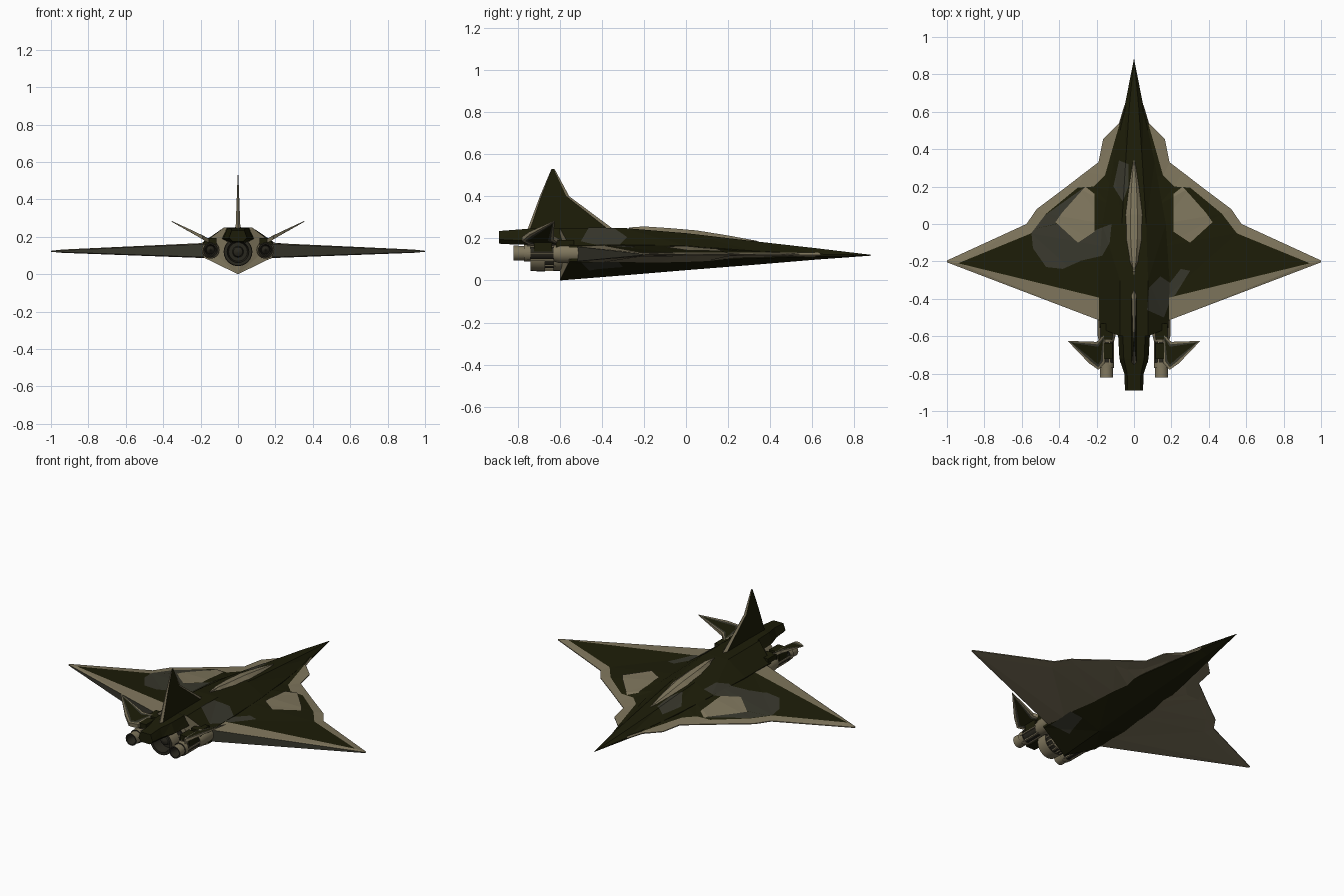
import bpy
import bmesh
from math import cos, sin, pi

cube = bpy.data.objects.get("Cube")
if cube:
    bpy.data.objects.remove(cube, do_unlink=True)


def make_material(name, red, green, blue):
    material = bpy.data.materials.new(name)
    material.use_nodes = True
    colour = (red, green, blue, 1)
    material.diffuse_color = colour
    shader = next(n for n in material.node_tree.nodes if n.type == 'BSDF_PRINCIPLED')
    shader.inputs["Base Color"].default_value = colour
    shader.inputs["Roughness"].default_value = 0.8
    return material


MATERIALS = [
    make_material("dark olive", .012, .012, .0025),
    make_material("tan", .215, .183, .11),
    make_material("camouflage grey", .04, .039, .026),
    make_material("engine metal", .022, .02, .013),
]
OLIVE, TAN, GREY, METAL = range(len(MATERIALS))


def finish(name, bm, smooth=False, fix_normals=True):
    """Turn a bmesh into a named object carrying the palette."""
    if fix_normals:
        bmesh.ops.recalc_face_normals(bm, faces=bm.faces)
    mesh = bpy.data.meshes.new(name)
    bm.to_mesh(mesh)
    bm.free()
    for material in MATERIALS:
        mesh.materials.append(material)
    obj = bpy.data.objects.new(name, mesh)
    bpy.context.collection.objects.link(obj)
    if smooth:
        bpy.ops.object.select_all(action='DESELECT')
        obj.select_set(True)
        bpy.context.view_layer.objects.active = obj
        bpy.ops.object.shade_smooth_by_angle()
    return obj


def loft(name, rings, paint, caps=(OLIVE, OLIVE), smooth=False):
    """Skin a row of rings; paint(band, side) picks each face's colour."""
    bm = bmesh.new()
    rows = [[bm.verts.new(p) for p in ring] for ring in rings]
    count = len(rows[0])
    for band, (a, b) in enumerate(zip(rows, rows[1:])):
        for side in range(count):
            after = (side + 1) % count
            face = bm.faces.new((a[side], a[after], b[after], b[side]))
            face.material_index = paint(band, side)
    for row, colour in zip((rows[0], rows[-1]), caps):
        bm.faces.new(row).material_index = colour
    if not smooth:
        bmesh.ops.triangulate(bm, faces=bm.faces)
    return finish(name, bm, smooth)


def lathe(name, x, z, profile, colours, segments=24):
    """Turned part whose axis runs along y."""
    rings = [[(x + r * cos(2 * pi * i / segments), y, z + r * sin(2 * pi * i / segments))
              for i in range(segments)] for y, r in profile]
    loft(name, rings, lambda band, side: colours[band], (METAL, METAL), smooth=True)


def boxes(name, centres, size, colour):
    """Equal boxes at the given centres, joined as one part."""
    bm = bmesh.new()
    for centre in centres:
        new = bmesh.ops.create_cube(bm, size=1)["verts"]
        bmesh.ops.scale(bm, verts=new, vec=size)
        bmesh.ops.translate(bm, verts=new, vec=centre)
    for face in bm.faces:
        face.material_index = colour
    finish(name, bm)


def rods(name, x, z, radius, front, back, count, thick):
    """Ring of square rods laid along an engine."""
    angles = [2 * pi * i / count for i in range(count)]
    boxes(name, [(x + radius * cos(a), (front + back) / 2, z + radius * sin(a)) for a in angles],
          (thick, front - back, thick), TAN)


def patch(name, base, outline, colour, lift, up=1):
    """Thin painted plate draped over the olive faces of a base part."""
    bm = bmesh.new()
    bm.from_mesh(base.data)
    bm.normal_update()
    drop = [f for f in bm.faces if f.normal.z * up < .1 or f.material_index != OLIVE]
    bmesh.ops.delete(bm, geom=drop, context='FACES')
    for a, b in zip(outline, outline[1:] + outline[:1]):
        bmesh.ops.bisect_plane(bm, geom=bm.verts[:] + bm.edges[:] + bm.faces[:],
                               plane_co=(*a, 0), plane_no=(b[1] - a[1], a[0] - b[0], 0),
                               clear_outer=True)
    if not bm.faces:
        bm.free()
        return
    bmesh.ops.translate(bm, verts=bm.verts, vec=(0, 0, lift * up))
    for face in bm.faces:
        face.material_index = colour
    finish(name, bm, fix_normals=False)


# Fuselage: y, chine width, chine low, chine high, shoulder width, top, keel
stations = [
    (.88, .001, .119, .121, .0005, .122, .118),
    (.63, .05, .115, .125, .025, .152, .10),
    (.33, .11, .105, .14, .045, .186, .075),
    (0, .17, .095, .165, .065, .225, .049),
    (-.3, .19, .09, .17, .075, .25, .024),
    (-.6, .185, .09, .165, .075, .25, 0),
]


def hull_ring(y, w, low, high, s, top, keel):
    """Hull section; the chines of the last one stop short of the keel."""
    chine = max(y, -.555)
    return [(0, y, keel), (w, chine, low), (w, chine, high), (s, y, top),
            (-s, y, top), (-w, chine, high), (-w, chine, low)]


fuselage = loft("fuselage", [hull_ring(*s) for s in stations],
                lambda band, side: OLIVE, (OLIVE, TAN))

# Wings: rows of outer edge, trim line and root points
wing_rows = [
    ((.05, .64), (.048, .63), (.03, .61), .128),
    ((.08, .54), (.078, .53), (.04, .52), .13),
    ((.165, .455), (.11, .42), (.06, .42), .135),
    ((.19, .33), (.155, .26), (.09, .24), .15),
    ((.26, .277), (.215, .20), (.11, .17), .155),
    ((.36, .20), (.30, .195), (.13, .10), .16),
    ((.52, .08), (.47, .055), (.15, 0), .165),
    ((.575, 0), (.55, -.05), (.16, -.12), .168),
    ((1, -.195), (.94, -.21), (.16, -.40), .168),
]
bm = bmesh.new()


def wing_point(x, y, z):
    """Matching vertices on the upper and lower skin."""
    return bm.verts.new((x, y, z)), bm.verts.new((x, y, .12 - .8 * (z - .125)))


edge = [wing_point(*outer, .125) for outer, trim, root, z in wing_rows]
trim = [wing_point(*trim, .132) for outer, trim, root, z in wing_rows]
root = [wing_point(*root, z) for outer, trim, root, z in wing_rows]
tip, tail = wing_point(1, -.205, .125), wing_point(.16, -.525, .162)
panels = [((edge[-1], tip, trim[-1]), TAN), ((trim[-1], tip, tail, root[-1]), TAN)]
for i in range(len(wing_rows) - 1):
    panels.append(((edge[i], edge[i + 1], trim[i + 1], trim[i]), TAN))
    panels.append(((trim[i], trim[i + 1], root[i + 1], root[i]), OLIVE))
for points, colour in panels:
    bm.faces.new([p[0] for p in points]).material_index = colour
    bm.faces.new([p[1] for p in reversed(points)]).material_index = TAN
border = [root[0], trim[0]] + edge + [tip, tail] + root[:0:-1]
for a, b in zip(border, border[1:] + border[:1]):
    rim = bm.faces.new((a[0], b[0], b[1], a[1]))
    rim.material_index = GREY if a is tip else TAN
bmesh.ops.triangulate(bm, faces=bm.faces)
copy = bmesh.ops.duplicate(bm, geom=bm.verts[:] + bm.edges[:] + bm.faces[:])["geom"]
bmesh.ops.scale(bm, vec=(-1, 1, 1), verts=[v for v in copy if isinstance(v, bmesh.types.BMVert)])
wings = finish("wings", bm)

# Tan wing panels, mirrored
panel = [(.21, .16), (.21, -.04), (.30, -.10), (.42, .01), (.385, .06), (.26, .20)]
patch("left_wing_panel", wings, panel, TAN, .004)
patch("right_wing_panel", wings, [(-x, y) for x, y in reversed(panel)], TAN, .004)

# Grey camouflage blotches
blotches = [
    [(-.55, -.03), (-.54, -.13), (-.47, -.23), (-.38, -.24), (-.29, -.2), (-.29, -.09), (-.41, 0)],
    [(-.3, -.2), (-.17, -.17), (-.13, -.1), (-.12, 0), (-.2, -.03), (-.3, -.1)],
    [(-.26, .2), (-.5, .03), (-.55, -.03), (-.42, 0)],
    [(-.08, .34), (-.11, .2), (-.06, .12), (-.03, .2), (-.03, .32)],
    [(.07, -.46), (.16, -.5), (.19, -.42), (.2, -.32), (.14, -.28), (.08, -.34)],
    [(.18, -.4), (.22, -.38), (.3, -.25), (.25, -.24), (.18, -.33)],
]
for number, outline in enumerate(blotches):
    for base in (fuselage, wings):
        patch(f"{base.name}_blotch_{number}", base, outline, GREY, .002)
patch("keel_blotch", fuselage, [(.08, -.46), (.18, -.5), (.19, -.32), (.12, -.3)], GREY, .002, -1)

# Canopy spine and tail boom
spine = [(.34, .004, .188), (.2, .034, .214), (.05, .046, .238), (-.08, .044, .249),
         (-.2, .026, .257), (-.27, .004, .252)]
loft("canopy_spine", [
    [(w, y, z - .02), (w * .4, y, z), (-w * .4, y, z), (-w, y, z - .02)]
    for y, w, z in spine], lambda band, side: TAN, (TAN, TAN))
boom = [(-.5, .09, .17, .25), (-.72, .078, .17, .248), (-.8, .052, .17, .242), (-.89, .048, .175, .235)]
loft("tail_boom", [
    [(w, y, low + .02), (w * .7, y, high), (-w * .7, y, high),
     (-w, y, low + .02), (-w * .6, y, low), (w * .6, y, low)]
    for y, w, low, high in boom], lambda band, side: OLIVE)

# Upright fin with tan leading and trailing edges
fin = [(.24, -.34, -.755, .013), (.40, -.555, -.695, .007), (.53, -.625, -.64, .002)]
loft("upright_fin", [
    [(0, lead, z), (t, lead - 2 * t, z), (t, back + t, z),
     (0, back, z), (-t, back + t, z), (-t, lead - 2 * t, z)]
    for z, lead, back, t in fin],
    lambda band, side: OLIVE if side in (1, 4) else TAN)

# Centre engine
lathe("centre_engine", 0, .12, [
    (-.55, .06), (-.6, .075), (-.63, .075), (-.63, .068), (-.67, .068), (-.67, .077),
    (-.7, .077), (-.74, .074), (-.74, .058), (-.68, .05), (-.68, .03), (-.71, .025), (-.72, .005)],
    [TAN, TAN, METAL, METAL, METAL, TAN, TAN, METAL, METAL, METAL, GREY, METAL])
rods("centre_engine_rods", 0, .12, .07, -.62, -.68, 16, .008)

# Side engines, their housings and small canted fins
for label, side in (("left", 1), ("right", -1)):
    x = side * .147
    lathe(label + "_engine", x, .13, [
        (-.5, .047), (-.6, .047), (-.63, .04), (-.63, .034), (-.74, .034), (-.74, .04),
        (-.77, .04), (-.77, .034), (-.82, .036), (-.82, .029), (-.76, .022), (-.78, .004)],
        [TAN, TAN, METAL, METAL, METAL, TAN, METAL, TAN, METAL, METAL, METAL])
    rods(label + "_engine_rods", x, .13, .037, -.61, -.755, 6, .008)
    boxes(label + "_engine_housing", [(x, -.575, .165), (x, -.68, .165)], (.066, .085, .055), OLIVE)
    outline = [(.155, -.59, .19), (.2, -.63, .213), (.355, -.625, .285),
               (.24, -.745, .232), (.19, -.78, .207), (.155, -.74, .19)]
    bm = bmesh.new()
    blade = bm.faces.new([bm.verts.new((side * px, y, z)) for px, y, z in outline])
    solid = bmesh.ops.extrude_face_region(bm, geom=[blade])["geom"]
    for vert in solid:
        if isinstance(vert, bmesh.types.BMVert):
            vert.co.z -= .004 + .1 * (.355 - abs(vert.co.x))
    for face in bm.faces:
        face.material_index = TAN
    bmesh.ops.recalc_face_normals(bm, faces=bm.faces)
    broad = [f for f in bm.faces if len(f.verts) == len(outline)]
    for colour in (GREY, OLIVE):
        bmesh.ops.inset_individual(bm, faces=broad, thickness=.014)
        for face in broad:
            face.material_index = colour
    finish(label + "_canted_fin", bm)
